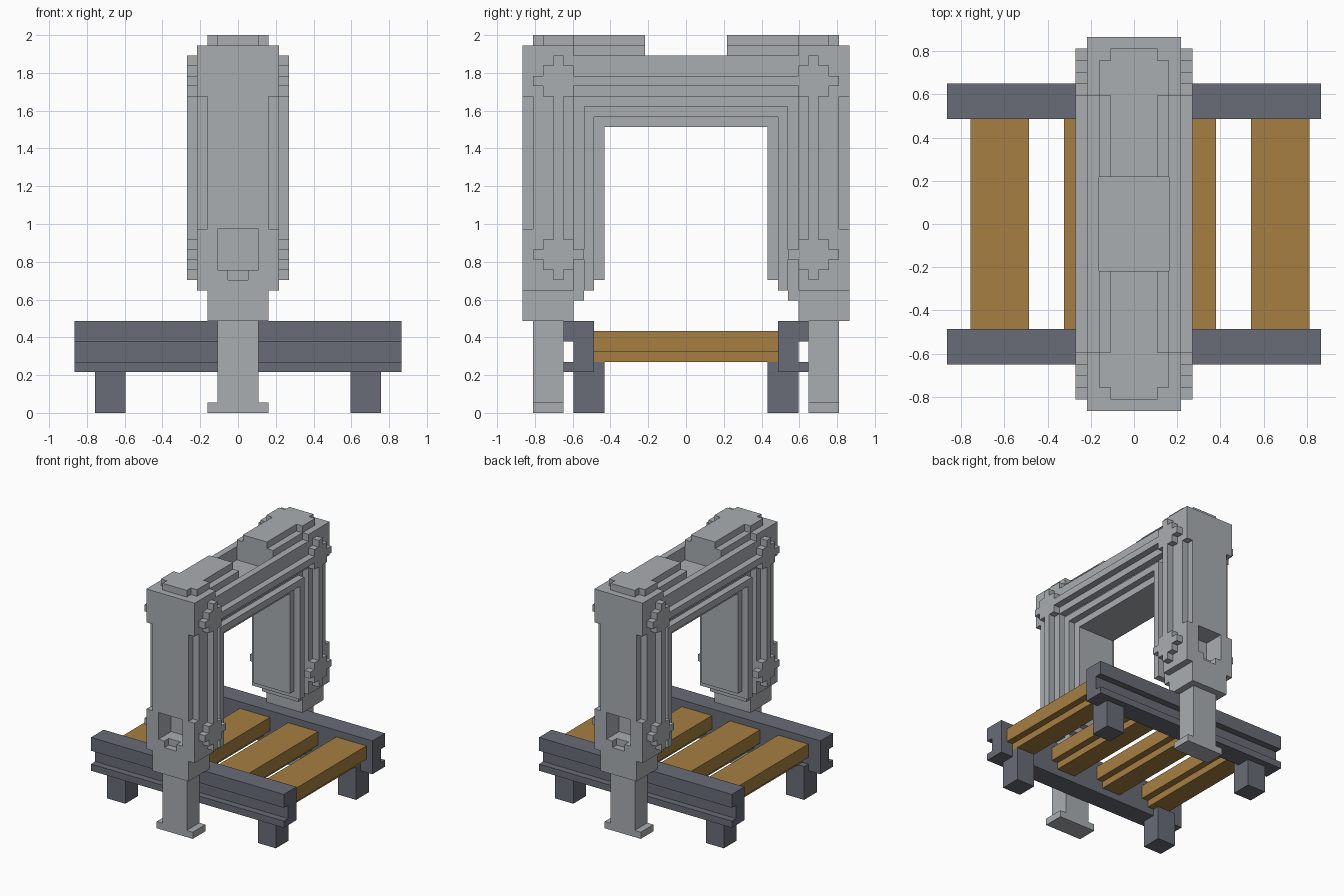
import bpy, bmesh

if "Cube" in bpy.data.objects:
    bpy.data.objects.remove(bpy.data.objects["Cube"])

U = 2 / 37  # size of one block


def material(name, rgb):
    lin = [((c / 255 + 0.055) / 1.055) ** 2.4 for c in rgb] + [1]
    m = bpy.data.materials.new(name)
    m.use_nodes = True
    m.diffuse_color = lin
    m.node_tree.nodes["Principled BSDF"].inputs["Base Color"].default_value = lin
    return m


STEEL = material("light grey steel", (169, 174, 177))
SLATE = material("dark slate", (104, 108, 118))
WOOD = material("brown wood", (165, 126, 65))


def finish(name, bm, mat):
    bmesh.ops.recalc_face_normals(bm, faces=bm.faces[:])
    me = bpy.data.meshes.new(name)
    bm.to_mesh(me)
    bm.free()
    me.materials.append(mat)
    ob = bpy.data.objects.new(name, me)
    bpy.context.collection.objects.link(ob)
    return ob


def add_box(bm, x0, x1, y0, y1, z0, z1):
    vs = bmesh.ops.create_cube(bm, size=1)["verts"]
    for v in vs:
        v.co = ((x0 + (v.co.x + 0.5) * (x1 - x0)) * U,
                (y0 + (v.co.y + 0.5) * (y1 - y0)) * U,
                (z0 + (v.co.z + 0.5) * (z1 - z0)) * U)


def boxes(name, mat, items, mx=False, my=False):
    """Block-unit boxes, optionally mirrored in x and y."""
    bm = bmesh.new()
    for x0, x1, y0, y1, z0, z1 in items:
        for xs in ([(x0, x1), (-x1, -x0)] if mx else [(x0, x1)]):
            for ys in ([(y0, y1), (-y1, -y0)] if my else [(y0, y1)]):
                add_box(bm, *xs, *ys, z0, z1)
    return finish(name, bm, mat)


def add_profile(bm, half, x0, x1):
    """Arch outline given for +y, mirrored to -y and extruded along x."""
    pts = half + [(-y, z) for y, z in reversed(half)]
    f = bm.faces.new([bm.verts.new((x0 * U, y * U, z * U)) for y, z in pts])
    ext = bmesh.ops.extrude_face_region(bm, geom=[f])["geom"]
    for v in ext:
        if isinstance(v, bmesh.types.BMVert):
            v.co.x = x1 * U


def arch(name, half, spans):
    bm = bmesh.new()
    for s in spans:
        add_profile(bm, half, *s)
    return finish(name, bm, STEEL)


# Main arch body with stepped feet
body = arch("arch_body", [
    (0, 28), (8, 28), (8, 13), (9, 13), (9, 12), (10, 12), (10, 11), (11, 11),
    (11, 9), (16, 9), (16, 36), (4, 36), (4, 35), (0, 35)], [(-3, 3)])
bmesh_fix = bmesh.new()
bmesh_fix.from_mesh(body.data)
bmesh.ops.remove_doubles(bmesh_fix, verts=bmesh_fix.verts[:], dist=1e-5)
bmesh_fix.to_mesh(body.data)
bmesh_fix.free()

# Recesses: top of the beam and the lower outer face of each pillar
cutters = [boxes("cutter_top", STEEL, [(-3.5, 3.5, -4, 4, 33, 35.5)]),
           boxes("cutter_pillar", STEEL, [(-2, 2, 13, 16.5, 14, 18)], my=True),
           boxes("cutter_notch", STEEL, [(-1, 1, 15, 16.5, 13, 14.5)], my=True)]
bpy.context.view_layer.objects.active = body
for c in cutters:
    c.hide_render = True
    mod = body.modifiers.new("cut", "BOOLEAN")
    mod.operation = "DIFFERENCE"
    mod.solver = "EXACT"
    mod.object = c
    bpy.ops.object.modifier_apply(modifier=mod.name)
for c in cutters:
    bpy.data.objects.remove(c)

# Side plates and inner trim
SIDES = [(3, 4), (-4, -3)]
arch("arch_side_plates", [
    (0, 31), (11, 31), (11, 12), (16, 12), (16, 18), (15, 18), (15, 31),
    (16, 31), (16, 36), (11, 36), (11, 35), (0, 35)], SIDES)
arch("arch_inner_trim", [
    (0, 29), (9, 29), (9, 12), (10, 12), (10, 30), (0, 30)], SIDES)

# Raised ribs and bolts on the sides
boxes("side_ribs", STEEL, [(4, 5, 12, 13, 18, 30)], True, True)
boxes("beam_ribs", STEEL, [(4, 5, -10, 10, 32, 33)], True)
bolts = []
for z in (15.5, 32.5):
    bolts += [(4, 5, 11, 14, z - 1.5, z + 1.5),
              (4, 5, 10, 15, z - 0.5, z + 0.5),
              (4, 5, 12, 13, z - 2.5, z + 2.5)]
boxes("side_bolts", STEEL, bolts, True, True)

# Stepped caps on top
boxes("top_caps", STEEL, [(-2, 2, 4, 15, 36, 37), (-3, 3, 11, 14, 36, 37)], my=True)

# Arch legs and feet
boxes("arch_legs", STEEL, [(-2, 2, 12, 15, 0, 9), (-3, 3, 12, 15, 0, 1)], my=True)

# Grooved rails and their legs
boxes("rails", SLATE, [(-16, 16, 9, 12, 7, 9), (-16, 16, 9, 11, 5, 7),
                       (-16, 16, 9, 12, 4, 5)], my=True)
boxes("rail_legs", SLATE, [(11, 14, 8, 11, 0, 5)], True, True)

# Wooden slats
for i, x in enumerate((-14, -6, 2, 10)):
    boxes(f"slat_{i + 1}", WOOD, [(x, x + 5, -9, 9, 6, 8), (x + 1, x + 4, -9, 9, 5, 6)])
